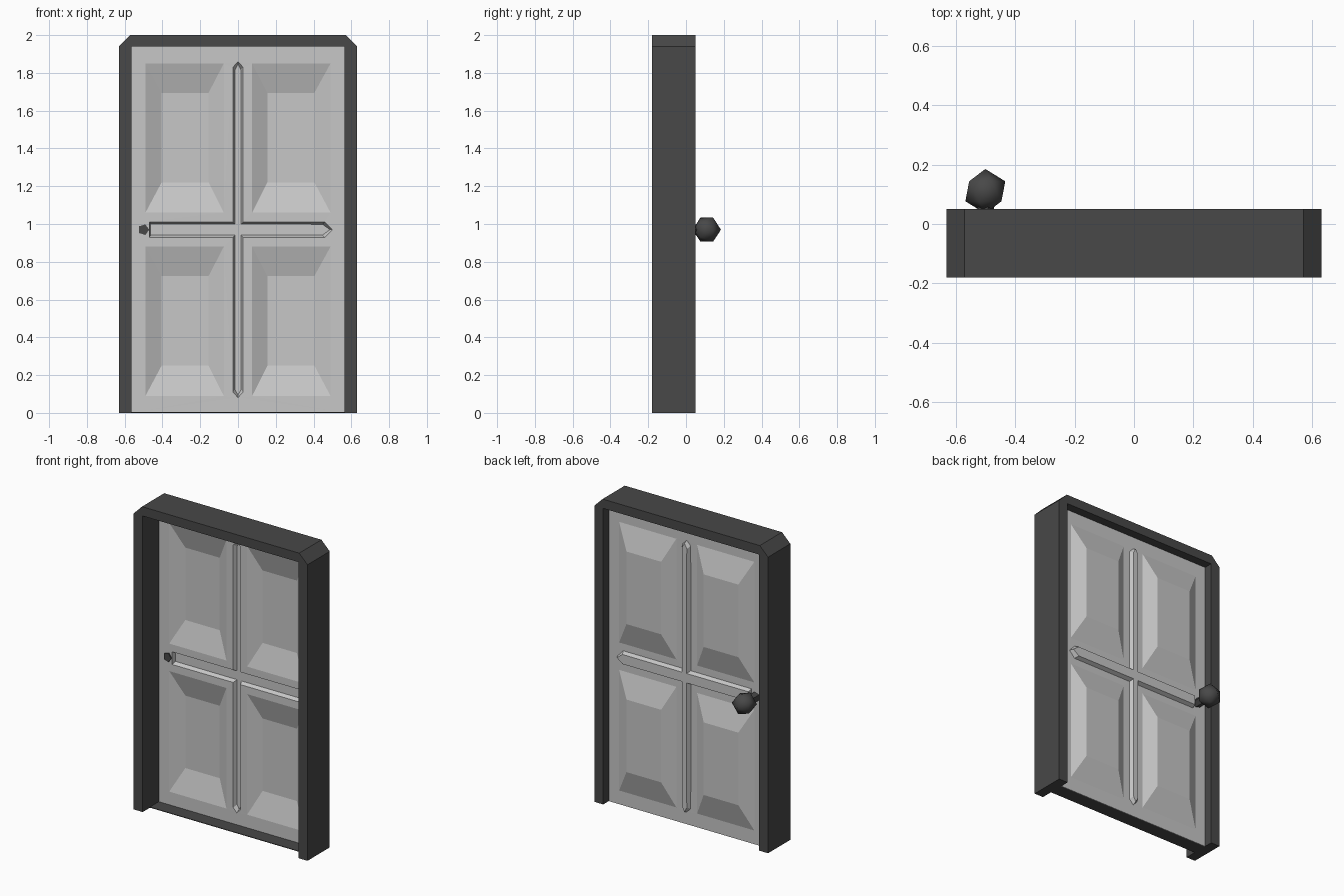
import bpy, bmesh, math
from mathutils import Matrix

if "Cube" in bpy.data.objects:
    bpy.data.objects.remove(bpy.data.objects["Cube"])


def material(name, value):
    m = bpy.data.materials.new(name)
    m.diffuse_color = (value, value, value, 1)
    m.use_nodes = True
    m.node_tree.nodes["Principled BSDF"].inputs["Base Color"].default_value = m.diffuse_color
    return m


LIGHT = material("light grey", 0.57)
DARK = material("dark grey", 0.065)


def finish(name, bm, mat):
    bmesh.ops.recalc_face_normals(bm, faces=bm.faces[:])
    me = bpy.data.meshes.new(name)
    bm.to_mesh(me)
    bm.free()
    me.materials.append(mat)
    ob = bpy.data.objects.new(name, me)
    bpy.context.collection.objects.link(ob)
    return ob


def ring(bm, pts, y):
    return [bm.verts.new((x, y, z)) for x, z in pts]


def bridge(bm, a, b):
    n = len(a)
    for i in range(n):
        bm.faces.new((a[i], a[(i + 1) % n], b[(i + 1) % n], b[i]))


def prism(name, pts, y0, y1, mat):
    bm = bmesh.new()
    a, b = ring(bm, pts, y0), ring(bm, pts, y1)
    bm.faces.new(a)
    bm.faces.new(b)
    bridge(bm, a, b)
    return finish(name, bm, mat)


def rect(x0, x1, z0, z1):
    return [(x0, z0), (x1, z0), (x1, z1), (x0, z1)]


# door frame with chamfered top corners, and a thin threshold
prism("door_frame", [(-.63, 0), (-.63, 1.94), (-.57, 2), (.57, 2), (.63, 1.94), (.63, 0),
                     (.565, 0), (.565, 1.94), (-.565, 1.94), (-.565, 0)], -.18, .05, DARK)
prism("threshold", rect(-.565, .565, 0, .004), -.105, -.012, DARK)


# outline of the cross groove, pointed at three ends
def cross(i):
    v, h, c = .028 - i, .042 - i, .97
    t, b, l, r = 1.86 - i, .08 + i, -.47 + i * .5, .5 - i
    return [(v, c + h), (v, t - .03), (0, t), (-v, t - .03), (-v, c + h), (l, c + h),
            (l, c - h), (-v, c - h), (-v, b + .03), (0, b), (v, b + .03), (v, c - h),
            (r - .04, c - h), (r, c), (r - .04, c + h)]


# door leaf: a pressed sheet with four sunken panels and a cross groove
Y = -.01
pressings = [(cross(0), cross(.012), .025)]
for x0, x1, i0, i1 in ((-.49, -.075, -.405, -.155), (.075, .49, .155, .405)):
    for z0, z1, j0, j1 in ((.09, .88, .25, .725), (1.06, 1.85, 1.22, 1.695)):
        pressings.append((rect(x0, x1, z0, z1), rect(i0, i1, j0, j1), .045))

bm = bmesh.new()
loops = [ring(bm, rect(-.568, .568, 0, 1.943), Y)]
loops += [ring(bm, outer, Y) for outer, _, _ in pressings]
edges = [bm.edges.new((lp[i], lp[(i + 1) % len(lp)])) for lp in loops for i in range(len(lp))]
bmesh.ops.triangle_fill(bm, edges=edges, use_beauty=True, use_dissolve=False)
for lp, (_, inner, depth) in zip(loops[1:], pressings):
    floor = ring(bm, inner, Y + depth)
    bridge(bm, lp, floor)
    bm.faces.new(floor)
door = finish("door_leaf", bm, LIGHT)
sol = door.modifiers.new("thickness", 'SOLIDIFY')
sol.thickness = .005
sol.offset = 0

# knob: smooth twenty-sided ball with a point facing backwards
bm = bmesh.new()
bmesh.ops.create_icosphere(bm, subdivisions=1, radius=.075,
                           matrix=Matrix.Translation((-.5, .11, .97)) @ Matrix.Rotation(-math.pi / 2, 4, 'X'))
for f in bm.faces:
    f.smooth = True
finish("knob", bm, DARK)

# five-sided stem through the door
pent = [(-.5 + .03 * math.cos(math.tau * k / 5), .97 + .03 * math.sin(math.tau * k / 5)) for k in range(5)]
prism("knob_stem", pent, -.02, .06, DARK)
